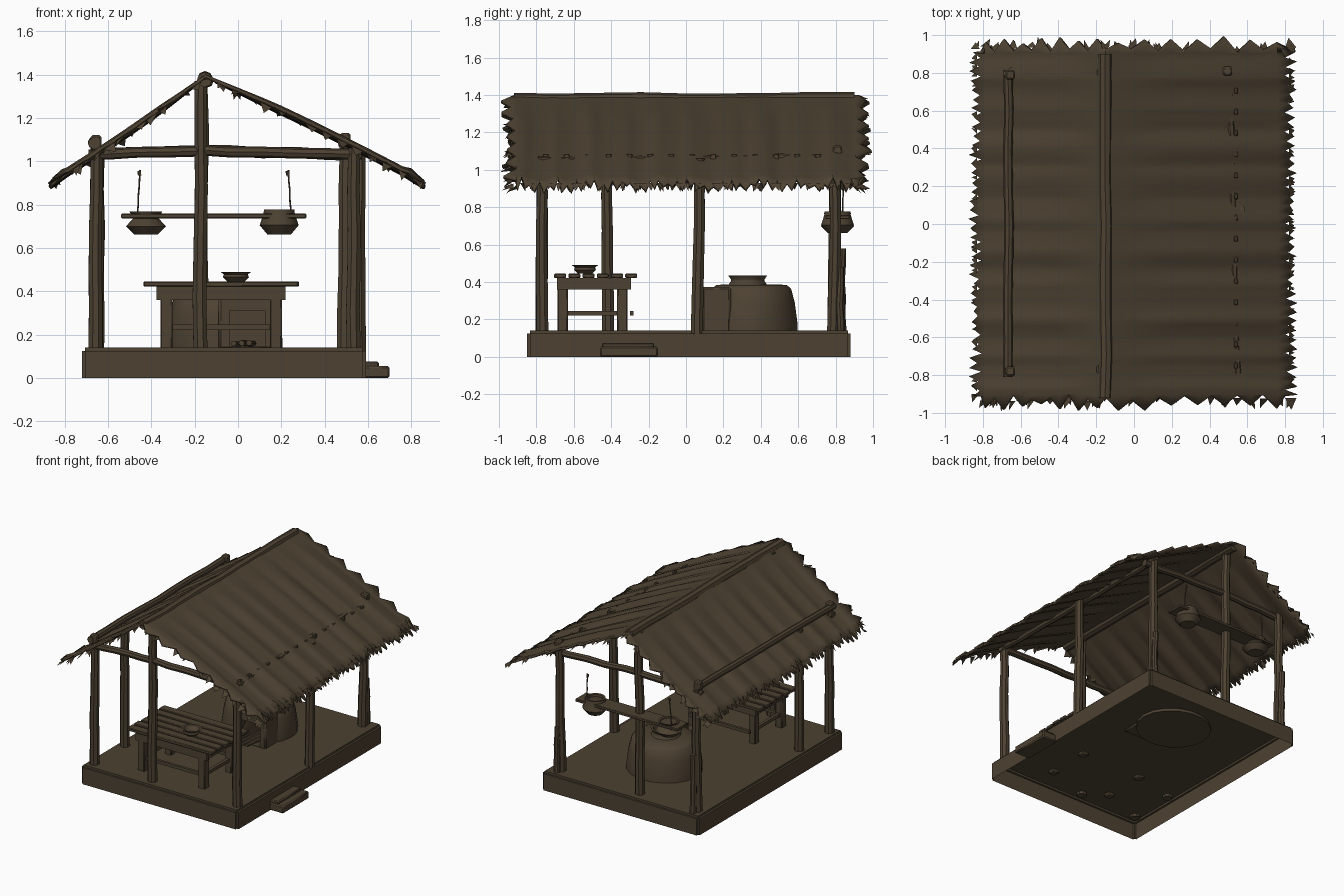
import bpy, bmesh, math, random
from mathutils import Vector

if "Cube" in bpy.data.objects:
    bpy.data.objects.remove(bpy.data.objects["Cube"])

random.seed(4)
wood = bpy.data.materials.new("weathered brown")
wood.diffuse_color = (0.075, 0.054, 0.032, 1)
wood.use_nodes = True
wood.node_tree.nodes["Principled BSDF"].inputs["Base Color"].default_value = wood.diffuse_color


def finish(name, bm):
    bmesh.ops.recalc_face_normals(bm, faces=bm.faces)
    me = bpy.data.meshes.new(name)
    bm.to_mesh(me)
    bm.free()
    ob = bpy.data.objects.new(name, me)
    bpy.context.collection.objects.link(ob)
    me.materials.append(wood)
    return ob


def box(name, x0, x1, y0, y1, z0, z1, bevel=0.0):
    bm = bmesh.new()
    bmesh.ops.create_cube(bm, size=1)
    for v in bm.verts:
        v.co = ((x0 + x1) / 2 + v.co.x * (x1 - x0), (y0 + y1) / 2 + v.co.y * (y1 - y0),
                (z0 + z1) / 2 + v.co.z * (z1 - z0))
    if bevel:
        bmesh.ops.bevel(bm, geom=bm.edges[:], offset=bevel, segments=1, affect='EDGES')
    return finish(name, bm)


def pole(name, a, b, r0, r1=None, sides=8, rings=5, wobble=0.004):
    """Slightly crooked round stick from a to b."""
    a, b = Vector(a), Vector(b)
    r1 = r0 if r1 is None else r1
    rot = (b - a).to_track_quat('Z', 'Y')
    bm = bmesh.new()
    loops = []
    for i in range(rings + 1):
        t = i / rings
        mid = a.lerp(b, t) + rot @ Vector((random.uniform(-1, 1), random.uniform(-1, 1), 0)) * wobble
        r = r0 + (r1 - r0) * t
        loops.append([bm.verts.new(mid + rot @ Vector((r * math.cos(k * math.tau / sides),
                      r * math.sin(k * math.tau / sides), 0))) for k in range(sides)])
    for p, q in zip(loops, loops[1:]):
        for k in range(sides):
            bm.faces.new((p[k], p[(k + 1) % sides], q[(k + 1) % sides], q[k]))
    bm.faces.new(loops[0])
    bm.faces.new(loops[-1])
    return finish(name, bm)


def lathe(name, cx, cy, profile, sides=14, sx=1.0):
    """Closed turned shape from (radius, z) points."""
    bm = bmesh.new()
    loops = [[bm.verts.new((cx + sx * r * math.cos(k * math.tau / sides),
                            cy + r * math.sin(k * math.tau / sides), z))
              for k in range(sides)] for r, z in profile]
    for p, q in zip(loops, loops[1:]):
        for k in range(sides):
            bm.faces.new((p[k], p[(k + 1) % sides], q[(k + 1) % sides], q[k]))
    bm.faces.new(loops[0])
    bm.faces.new(loops[-1])
    return finish(name, bm)


# platform, hollow underneath
bm = bmesh.new()
bmesh.ops.create_cube(bm, size=1)
for v in bm.verts:
    v.co = (-0.065 + v.co.x * 1.31, 0.015 + v.co.y * 1.73, 0.07 + v.co.z * 0.14)
bmesh.ops.delete(bm, geom=[f for f in bm.faces if f.normal.z < -0.5], context='FACES')
bmesh.ops.bevel(bm, geom=[e for e in bm.edges if not e.is_boundary], offset=0.015, segments=2, affect='EDGES')
finish("platform", bm)
box("step_lower", 0.57, 0.70, -0.46, -0.15, 0, 0.055, 0.008)
box("step_upper", 0.57, 0.65, -0.45, -0.17, 0.05, 0.075, 0.006)

# posts: (x, y, top height)
posts = [("front_left", -0.66, -0.77, 1.06), ("front_ridge", -0.175, -0.77, 1.37),
         ("front_right", 0.53, -0.77, 1.06), ("left_middle", -0.655, -0.42, 1.05),
         ("right_middle", 0.555, 0.06, 1.06), ("back_left", -0.65, 0.79, 1.06),
         ("back_ridge", -0.17, 0.79, 1.37), ("back_right", 0.49, 0.79, 1.09)]
for n, x, y, top in posts:
    pole(n + "_post", (x, y, 0.12), (x + 0.005, y + (0.012 if y > 0 else -0.002), top), 0.035, 0.03)
pole("back_left_splint", (-0.64, 0.83, 0.14), (-0.645, 0.83, 0.58), 0.025, 0.022)
pole("back_right_splint", (0.50, 0.825, 0.14), (0.50, 0.825, 0.48), 0.022, 0.02)

# beams
for n, y in (("front", -0.77), ("back", 0.79)):
    pole(n + "_tie_beam_left", (-0.69, y, 1.03), (-0.15, y, 1.05), 0.025)
    pole(n + "_tie_beam_right", (-0.19, y, 1.05), (0.57, y, 1.03), 0.025)
pole("ridge_pole", (-0.15, -0.92, 1.375), (-0.15, 0.90, 1.38), 0.035, rings=8)
pole("left_roof_pole", (-0.665, -0.81, 1.085), (-0.665, 0.79, 1.085), 0.025, rings=8)
pole("right_purlin", (0.54, -0.79, 1.047), (0.50, 0.83, 1.065), 0.025, rings=8)
for x, y, z in ((-0.655, -0.78, 1.09), (-0.655, 0.79, 1.09), (0.495, 0.81, 1.10)):
    box("post_tip", x - 0.025, x + 0.025, y - 0.025, y + 0.025, z - 0.04, z + 0.03, 0.008)
for i in range(14):
    y = -0.75 + i * 0.112
    box("purlin_peg", 0.53, 0.55, y - 0.015, y + 0.015, 1.05, 1.085, 0.004)

# thatched roof: wavy sheet with ragged edges
SIDE, ROWS = 14, 76
left, ridge, right = (-0.84, 0.925), (-0.15, 1.40), (0.83, 0.925)


def slope_point(i):
    end, t = (left, 1 - i / SIDE) if i <= SIDE else (right, (i - SIDE) / SIDE)
    sag = -0.012 * math.sin(math.pi * t) if i <= SIDE else 0.012 * math.sin(math.pi * t)
    return ridge[0] + (end[0] - ridge[0]) * t, ridge[1] + (end[1] - ridge[1]) * t + sag, t


bm = bmesh.new()
grid = []
for j in range(ROWS + 1):
    y0 = -0.93 + 1.86 * j / ROWS
    wave = 0.007 * math.sin(j * 0.83) + 0.005 * math.sin(j * 0.37 + 1) + random.uniform(-0.004, 0.004)
    row = []
    for i in range(2 * SIDE + 1):
        x, z, t = slope_point(i)
        y = y0 + random.uniform(-0.004, 0.004)
        z += wave * min(1, t * 3)
        if j in (0, ROWS):
            out = (0.04 if i % 2 else -0.015) + random.uniform(-0.015, 0.02)
            y += (out - 0.02 * t ** 6) * (1 if j else -1)
        if i in (0, 2 * SIDE):
            d = (0.022 if j % 2 else -0.02) + random.uniform(-0.015, 0.015)
            x += d * (-1 if i == 0 else 1)
            z -= d * 0.9
        row.append(bm.verts.new((x, y, z)))
    grid.append(row)
for p, q in zip(grid, grid[1:]):
    for i in range(2 * SIDE):
        bm.faces.new((p[i], p[i + 1], q[i + 1], q[i]))
roof = finish("thatch_roof", bm)
if roof.data.polygons[0].normal.z < 0:
    roof.data.flip_normals()
thick = roof.modifiers.new("thickness", 'SOLIDIFY')
thick.thickness, thick.offset = 0.016, -1
# loose straw at the gable ends and eaves
bm = bmesh.new()
for k in range(110):
    i, side = random.randint(0, 2 * SIDE), random.choice((-1, 1))
    x, z, t = slope_point(i)
    y, w = side * random.uniform(0.90, 0.94), random.uniform(0.015, 0.03)
    d = Vector((random.uniform(-0.03, 0.03), side * random.uniform(0.03, 0.055), random.uniform(-0.045, 0.0)))
    slope = 0.688 if x < -0.15 else -0.485
    bm.faces.new([bm.verts.new(c) for c in ((x - w, y, z - 0.012 - w * slope),
                 (x + w, y, z - 0.012 + w * slope), Vector((x, y, z - 0.01)) + d)])
for k in range(80):
    s = random.choice((-1, 1))
    y, w = random.uniform(-0.9, 0.9), random.uniform(0.012, 0.025)
    x = s * 0.82 - (0.01 if s < 0 else 0)
    bm.faces.new([bm.verts.new(c) for c in ((x, y - w, 0.93), (x, y + w, 0.93),
                 (x + s * 0.03, y + random.uniform(-0.02, 0.02), random.uniform(0.88, 0.90)))])
finish("loose_straw", bm)

# table
for k in range(6):
    y = -0.705 + k * 0.076
    e = random.uniform(-0.012, 0.012)
    box("table_slat", -0.435 + e, 0.275 + e, y, y + 0.064, 0.422, 0.445, 0.004)
for y in (-0.69, -0.32):
    box("table_apron_long", -0.375, 0.22, y, y + 0.025, 0.36, 0.422)
    box("table_stretcher_long", -0.33, 0.18, y + 0.02, y + 0.04, 0.222, 0.246)
for x in (-0.365, 0.19):
    box("table_apron_short", x, x + 0.022, -0.69, -0.30, 0.36, 0.422)
for x in (-0.33, 0.175):
    box("table_stretcher_short", x - 0.012, x + 0.012, -0.66, -0.34, 0.222, 0.246)
    for y in (-0.66, -0.34):
        box("table_leg", x - 0.028, x + 0.028, y - 0.028, y + 0.028, 0.12, 0.40, 0.006)
lathe("table_bowl", -0.01, -0.54, [(0.04, 0.445), (0.06, 0.465), (0.055, 0.478), (0.072, 0.49),
                                   (0.055, 0.488), (0.03, 0.455)])

# clay stove with firebox
stove = lathe("stove", -0.065, 0.35, [(0.25, 0.12), (0.25, 0.18), (0.235, 0.29), (0.215, 0.365),
                                      (0.19, 0.385), (0.10, 0.388)], 18, 1.08)
mouth = box("stove_mouth", -0.09, 0.17, 0.085, 0.24, 0.13, 0.375, 0.012)
cutter = box("firebox_cutter", -0.04, 0.125, 0.0, 0.36, 0.145, 0.31)
cutter.hide_render = True
cutter.display_type = 'WIRE'
for ob in (stove, mouth):
    cut = ob.modifiers.new("firebox", 'BOOLEAN')
    cut.object, cut.operation, cut.solver = cutter, 'DIFFERENCE', 'EXACT'
lathe("stove_pot", -0.065, 0.33, [(0.11, 0.38), (0.092, 0.405), (0.092, 0.415), (0.108, 0.436),
                                  (0.09, 0.434), (0.07, 0.395)])
for x in (-0.02, 0.015, 0.05):
    pole("firewood", (x, 0.03, 0.158), (x + 0.02, 0.30, 0.160), 0.014, sides=6, rings=2)

# hanging shelf with pots
box("shelf", -0.54, 0.315, 0.745, 0.875, 0.737, 0.758, 0.004)
lathe("left_hanging_pot", -0.425, 0.81, [(0.055, 0.663), (0.092, 0.70), (0.06, 0.735), (0.075, 0.768),
                                         (0.06, 0.766), (0.045, 0.72)])
lathe("right_hanging_pot", 0.19, 0.81, [(0.055, 0.663), (0.09, 0.705), (0.072, 0.76), (0.07, 0.778),
                                        (0.055, 0.776), (0.05, 0.72)])
for x, top in ((-0.465, -0.453), (0.245, 0.232)):
    pole("hanging_cord", (x, 0.835, 0.75), (top, 0.845, 0.96), 0.004, sides=5, wobble=0.002)
    pole("cord_knot", (top, 0.845, 0.935), (top, 0.845, 0.955), 0.009, sides=5, rings=1)

# smooth the round parts, keep hard edges
for ob in bpy.data.objects:
    ob.select_set(True)
    bpy.context.view_layer.objects.active = ob
bpy.ops.object.shade_smooth_by_angle(angle=math.radians(40))
